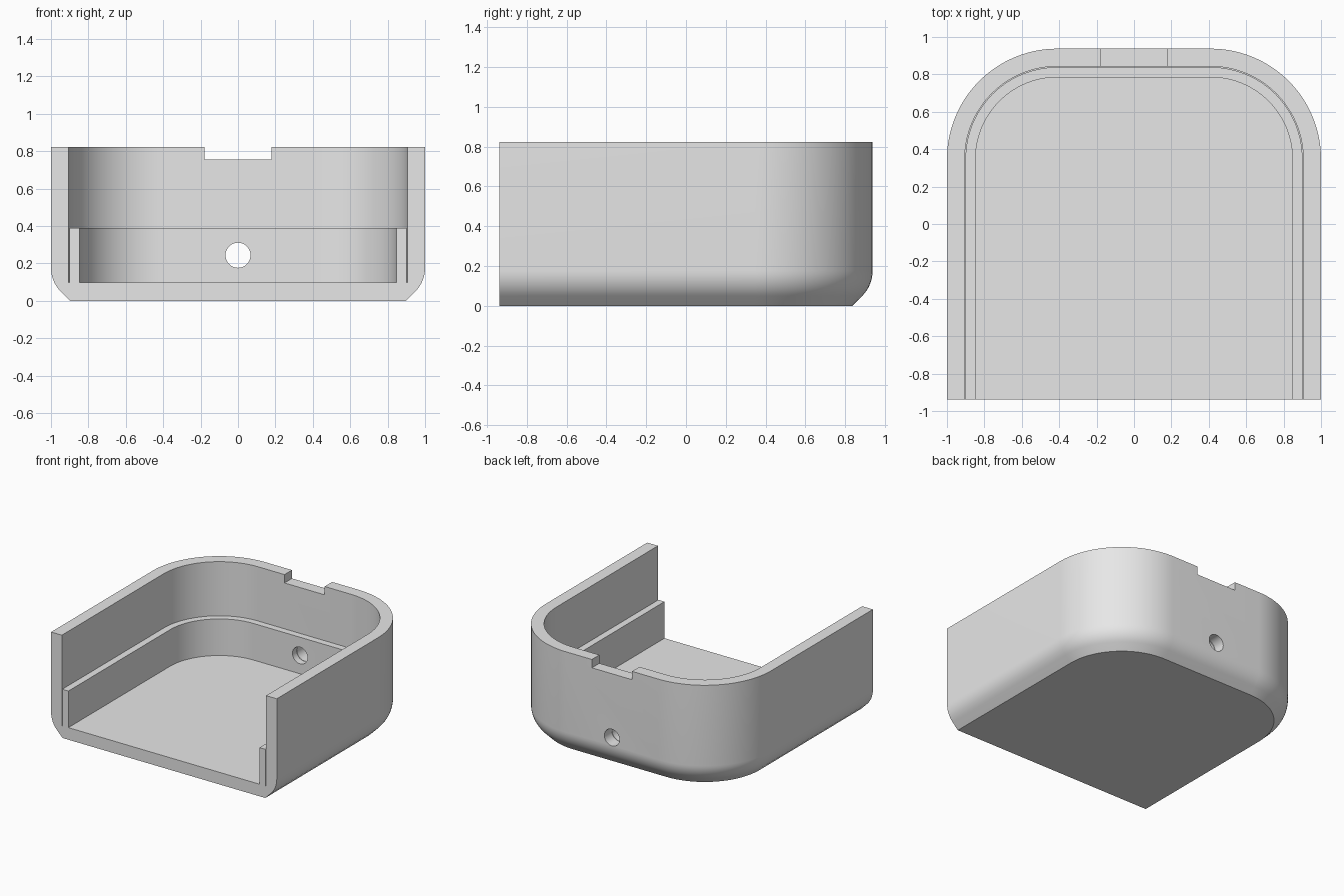
import bpy, bmesh, math

cube = bpy.data.objects.get("Cube")
if cube:
    bpy.data.objects.remove(cube, do_unlink=True)

HALF_W, HALF_D, HEIGHT = 1.0, 0.9375, 0.822
CORNER = 0.59        # outer corner radius in plan
WALL, LIP = 0.095, 0.153
FLOOR, LEDGE = 0.097, 0.39
GAP = 0.004          # thin slot between wall and inner lip
CHAMFER, BLEND = 0.102, 0.18

grey = bpy.data.materials.new("light grey")
grey.use_nodes = True
colour = (0.8, 0.8, 0.8, 1)
grey.diffuse_color = colour
grey.node_tree.nodes["Principled BSDF"].inputs["Base Color"].default_value = colour


def outline(inset, segments=28):
    """U-shaped plan line, open at the front, from left end to right end."""
    r = CORNER - inset
    cx, cy = HALF_W - CORNER, HALF_D - CORNER
    half = [(HALF_W - inset, -HALF_D)]
    for i in range(segments + 1):
        a = math.pi / 2 * i / segments
        half.append((cx + r * math.cos(a), cy + r * math.sin(a)))
    return half + [(-x, y) for x, y in reversed(half)]


# Wall section as (inset, height): chamfer, blended edge, rim, slot, ledge, floor
section = [(CHAMFER, 0)]
for i in range(9):
    a = math.pi / 4 * (1 - i / 8)
    drop = BLEND * (1 - math.cos(math.pi / 4))
    z_end = CHAMFER - drop + BLEND * math.sin(math.pi / 4)
    section.append((BLEND * (1 - math.cos(a)), z_end - BLEND * math.sin(a)))
section += [(0, HEIGHT), (WALL, HEIGHT), (WALL, FLOOR), (WALL + GAP, FLOOR),
            (WALL + GAP, LEDGE), (LIP, LEDGE), (LIP, FLOOR)]

# Sweep the section round the plan, then close bottom, floor and front
bm = bmesh.new()
rings = [[bm.verts.new((x, y, z)) for x, y in outline(d)] for d, z in section]
for low, high in zip(rings, rings[1:]):
    for i in range(len(low) - 1):
        bm.faces.new((low[i], low[i + 1], high[i + 1], high[i]))
bm.faces.new(rings[0])
bm.faces.new(rings[-1])
bm.faces.new([r[0] for r in rings] + [r[-1] for r in reversed(rings)])
bmesh.ops.recalc_face_normals(bm, faces=bm.faces)
mesh = bpy.data.meshes.new("open_tray")
bm.to_mesh(mesh)
bm.free()
tray = bpy.data.objects.new("open_tray", mesh)
bpy.context.collection.objects.link(tray)
mesh.materials.append(grey)


def cut(cutter, name):
    """Subtract a helper solid from the tray and discard it."""
    cutter.name = name
    cutter.hide_render = True
    cutter.data.materials.append(grey)
    mod = tray.modifiers.new(name, "BOOLEAN")
    mod.operation = "DIFFERENCE"
    mod.solver = "EXACT"
    mod.object = cutter
    bpy.ops.object.select_all(action="DESELECT")
    bpy.context.view_layer.objects.active = tray
    tray.select_set(True)
    bpy.ops.object.modifier_apply(modifier=name)
    bpy.data.objects.remove(cutter, do_unlink=True)


# Notch in the back rim
bpy.ops.mesh.primitive_cube_add(size=1, location=(0, HALF_D - 0.05, 0.855))
notch = bpy.context.object
notch.scale = (0.356, 0.3, 0.2)
cut(notch, "rim_notch_cutter")

# Round hole through the back wall and lip
bpy.ops.mesh.primitive_cylinder_add(vertices=48, radius=0.067, depth=0.5,
                                    location=(0, HALF_D - 0.1, 0.244),
                                    rotation=(math.pi / 2, 0, 0))
cut(bpy.context.object, "cable_hole_cutter")

bpy.ops.object.select_all(action="DESELECT")
tray.select_set(True)
bpy.context.view_layer.objects.active = tray
bpy.ops.object.shade_smooth_by_angle(angle=math.radians(30))
